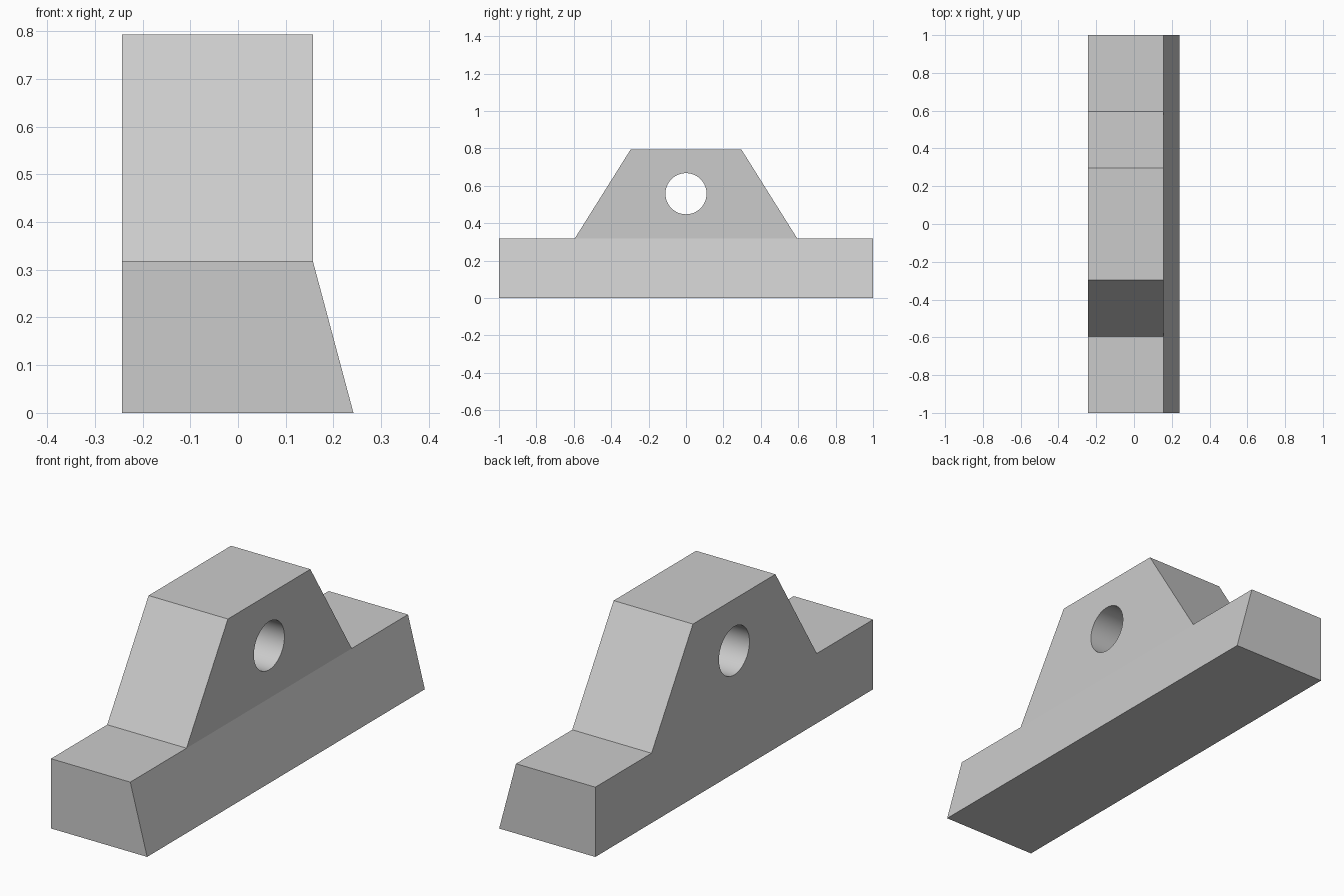
import bpy, bmesh, math

if "Cube" in bpy.data.objects:
    bpy.data.objects.remove(bpy.data.objects["Cube"])

X_BACK, X_FACE, X_FOOT = -0.243, 0.157, 0.242
BASE_H, TOP_H = 0.318, 0.793

grey = bpy.data.materials.new("plain grey")
grey.diffuse_color = (0.6, 0.6, 0.6, 1)
grey.use_nodes = True
grey.node_tree.nodes["Principled BSDF"].inputs["Base Color"].default_value = grey.diffuse_color

# Side profile (y, z): flat base with a tapered lug, extruded across x
half = [(1, 0), (1, BASE_H), (0.595, BASE_H), (0.297, TOP_H)]
profile = half + [(-y, z) for y, z in reversed(half)]
bm = bmesh.new()
face = bm.faces.new([bm.verts.new((X_BACK, y, z)) for y, z in profile])
ext = bmesh.ops.extrude_face_region(bm, geom=[face])
bmesh.ops.translate(bm, vec=(X_FACE - X_BACK, 0, 0),
                    verts=[v for v in ext["geom"] if isinstance(v, bmesh.types.BMVert)])

# Cut the right face at the base height, then splay its foot outwards
right = [f for f in bm.faces if all(abs(v.co.x - X_FACE) < 1e-5 for v in f.verts)]
foot = [v for v in right[0].verts if v.co.z < 1e-5]
shoulder = {v.co.y: v for v in right[0].verts if abs(v.co.z - BASE_H) < 1e-5}
inner = [v for y, v in shoulder.items() if abs(y) < 0.9]
bmesh.ops.connect_verts(bm, verts=inner)
for v in foot:
    v.co.x = X_FOOT
bmesh.ops.recalc_face_normals(bm, faces=bm.faces)
mesh = bpy.data.meshes.new("bearing_block")
bm.to_mesh(mesh)
bm.free()
block = bpy.data.objects.new("bearing_block", mesh)
bpy.context.collection.objects.link(block)
mesh.materials.append(grey)

# Round bore through the lug
bpy.ops.mesh.primitive_cylinder_add(vertices=64, radius=0.11, depth=1.2,
                                    location=(0, 0, 0.558), rotation=(0, math.pi / 2, 0))
cutter = bpy.context.object
cutter.name = "bore_cutter"
cutter.hide_render = True
cutter.data.materials.append(grey)
bore = block.modifiers.new("bore", 'BOOLEAN')
bore.operation, bore.solver, bore.object = 'DIFFERENCE', 'EXACT', cutter

bpy.ops.object.select_all(action='DESELECT')
block.select_set(True)
bpy.context.view_layer.objects.active = block
bpy.ops.object.modifier_apply(modifier="bore")
bpy.data.objects.remove(cutter)
bpy.ops.object.shade_smooth_by_angle(angle=math.radians(30))
for f in block.data.polygons:
    if len(f.vertices) > 4:
        f.use_smooth = False
